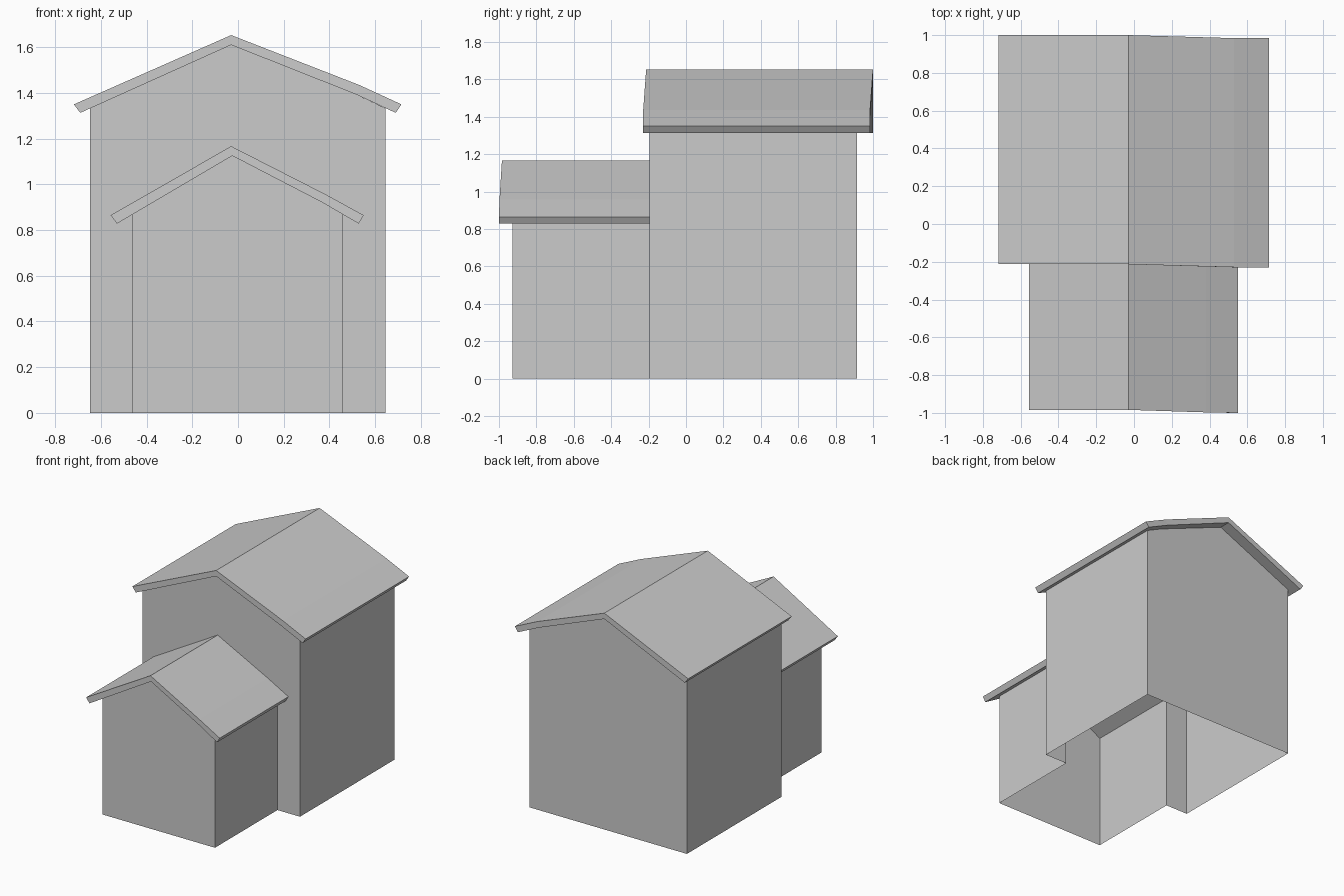
import bpy, bmesh

if "Cube" in bpy.data.objects:
    bpy.data.objects.remove(bpy.data.objects["Cube"])

grey = bpy.data.materials.new("light_grey")
grey.diffuse_color = (0.6, 0.6, 0.6, 1)
grey.use_nodes = True
grey.node_tree.nodes["Principled BSDF"].inputs["Base Color"].default_value = grey.diffuse_color


def finish(name, bm):
    bmesh.ops.remove_doubles(bm, verts=bm.verts, dist=0.0005)
    bmesh.ops.recalc_face_normals(bm, faces=bm.faces)
    mesh = bpy.data.meshes.new(name)
    bm.to_mesh(mesh)
    bm.free()
    mesh.materials.append(grey)
    obj = bpy.data.objects.new(name, mesh)
    bpy.context.collection.objects.link(obj)


def face(bm, pts):
    bm.faces.new([bm.verts.new(p) for p in pts])


def skew(x):
    # roof ends drift slightly forward on the right-hand slope
    return -0.016 * min(max((x + 0.03) / 0.5, 0), 1)


def roof(name, top, under, y0, y1, back_open=False):
    bm = bmesh.new()
    front = lambda p: (p[0], y0 + skew(p[0]), p[1])
    back = lambda p: (p[0], y1 + (0 if back_open else skew(p[0])), p[1])
    loop = top + under[::-1]
    for a, b in zip(loop, loop[1:] + loop[:1]):
        face(bm, [front(a), front(b), back(b), back(a)])
    # end strips, one per slope segment
    for end in ([front] if back_open else [front, back]):
        for i in range(len(top) - 1):
            face(bm, [end(top[i]), end(top[i + 1]), end(under[i + 1]), end(under[i])])
    finish(name, bm)


def side_walls(bm, left, right, hl, hr, y0, y1):
    for x, h in ((left, hl), (right, hr)):
        face(bm, [(x, y0, 0), (x, y1, 0), (x, y1, h), (x, y0, h)])


# gable outlines (x, z) following the undersides of the roofs
main = [(-0.648, 0), (-0.648, 1.333), (-0.03, 1.61), (0.52, 1.392), (0.645, 1.333), (0.645, 0)]
annex = [(-0.463, 0), (-0.463, 0.868), (-0.025, 1.125), (0.37, 0.92), (0.46, 0.87), (0.46, 0)]

# main house shell, open underneath and open towards the annex
bm = bmesh.new()
side_walls(bm, -0.648, 0.645, 1.333, 1.333, -0.195, 0.915)
face(bm, [(x, 0.915, z) for x, z in main])
face(bm, [(x, -0.195, z) for x, z in main + annex[::-1]])
finish("main_walls", bm)

# annex shell, open underneath
bm = bmesh.new()
side_walls(bm, -0.463, 0.46, 0.868, 0.87, -0.927, -0.195)
face(bm, [(x, -0.927, z) for x, z in annex])
finish("annex_walls", bm)

# roofs with overhanging eaves
roof("main_roof",
     [(-0.718, 1.35), (-0.03, 1.653), (0.53, 1.435), (0.715, 1.35)],
     [(-0.69, 1.313), (-0.03, 1.61), (0.52, 1.392), (0.69, 1.313)], -0.213, 1.0)
roof("annex_roof",
     [(-0.557, 0.865), (-0.03, 1.167), (0.38, 0.958), (0.55, 0.865)],
     [(-0.53, 0.828), (-0.025, 1.125), (0.37, 0.92), (0.528, 0.828)], -0.984, -0.195, True)
